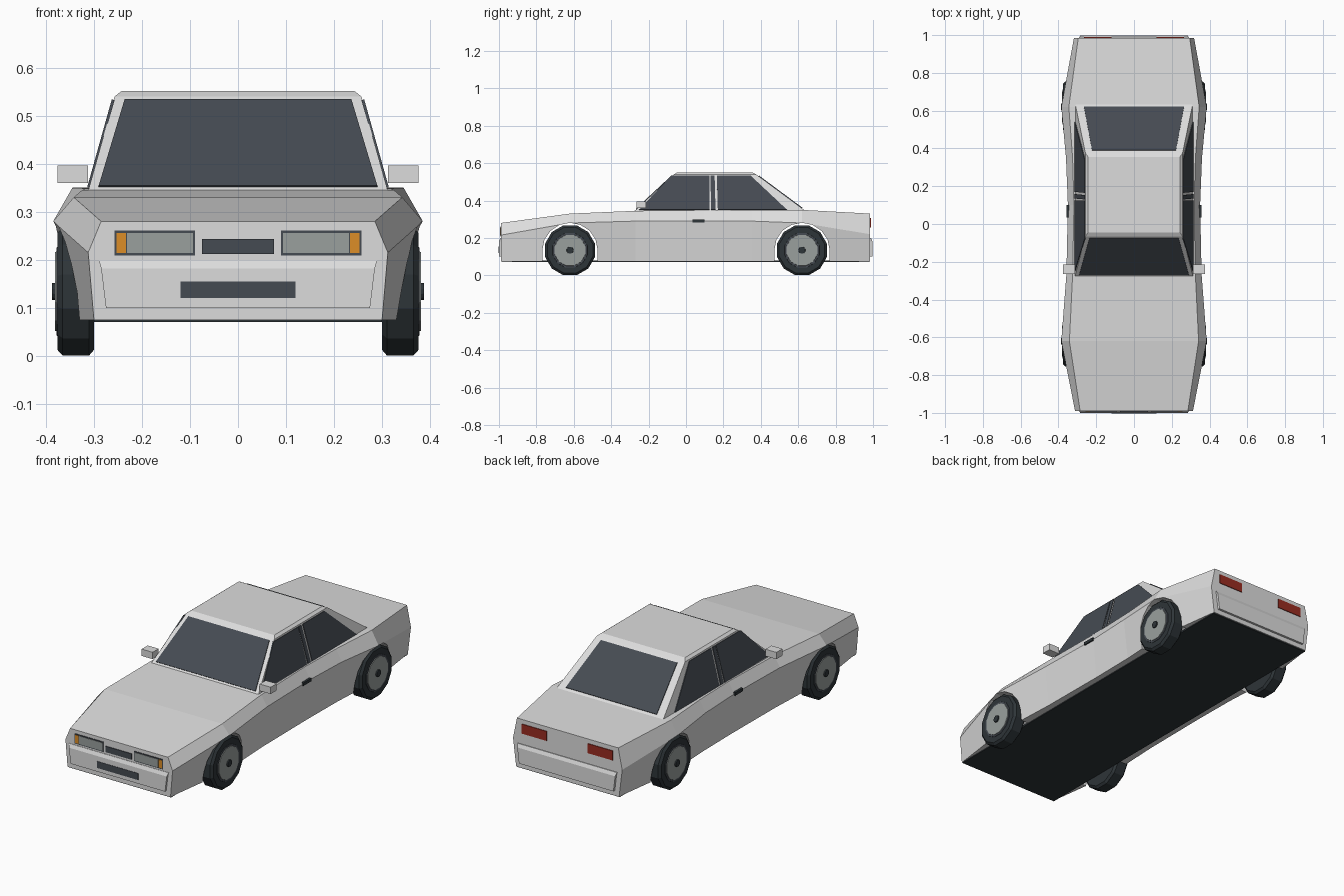
import bpy
import bmesh
import math
from mathutils import Vector

if "Cube" in bpy.data.objects:
    bpy.data.objects.remove(bpy.data.objects["Cube"])


def material(name, r, g, b):
    m = bpy.data.materials.new(name)
    m.use_nodes = True
    m.diffuse_color = (r, g, b, 1)
    node = next(n for n in m.node_tree.nodes if n.type == 'BSDF_PRINCIPLED')
    node.inputs["Base Color"].default_value = (r, g, b, 1)
    return m


PAINT = material("silver white paint", 0.72, 0.72, 0.72)
GLASS = material("dark glass", 0.06, 0.07, 0.085)
RUBBER = material("black rubber", 0.027, 0.035, 0.04)
GREY = material("lamp and rim grey", 0.32, 0.35, 0.34)
ORANGE = material("indicator orange", 0.72, 0.27, 0.02)
RED = material("tail light red", 0.32, 0.025, 0.015)


def finish(name, bm, *mats):
    bmesh.ops.recalc_face_normals(bm, faces=bm.faces)
    mesh = bpy.data.meshes.new(name)
    bm.to_mesh(mesh)
    bm.free()
    for m in mats:
        mesh.materials.append(m)
    obj = bpy.data.objects.new(name, mesh)
    bpy.context.collection.objects.link(obj)
    return obj


def loft(name, rings, mat):
    """Join equal rings of points into a closed solid."""
    bm = bmesh.new()
    rows = [[bm.verts.new(p) for p in ring] for ring in rings]
    n = len(rows[0])
    for a, b in zip(rows, rows[1:]):
        for i in range(n):
            j = (i + 1) % n
            bm.faces.new((a[i], a[j], b[j], b[i]))
    bm.faces.new(rows[0])
    bm.faces.new(rows[-1])
    return finish(name, bm, mat)


def box(name, x0, x1, y0, y1, z0, z1, mat):
    return loft(name, [[(x0, y0, z), (x1, y0, z), (x1, y1, z), (x0, y1, z)]
                       for z in (z0, z1)], mat)


def plate(name, pts, outward, mat, thick=0.004):
    """Thin sheet standing on a flat surface."""
    pts = [Vector(p) for p in pts]
    n = (pts[1] - pts[0]).cross(pts[2] - pts[0]).normalized()
    if n.dot(Vector(outward)) < 0:
        n.negate()
    return loft(name, [[p - n * 0.002 for p in pts], [p + n * thick for p in pts]], mat)


def end_plate(name, x0, x1, y, z0, z1, mat, thick=0.004):
    return plate(name, [(x0, y, z0), (x1, y, z0), (x1, y, z1), (x0, y, z1)],
                 (0, y, 0), mat, thick)


# Body: half widths of sill, belt and shoulder, then belt and shoulder heights
SILL = 0.075
stations = [
    (-0.99, 0.300, 0.312, 0.285, 0.215, 0.28),
    (-0.62, 0.350, 0.385, 0.342, 0.28, 0.33),
    (-0.27, 0.335, 0.358, 0.325, 0.29, 0.345),
    (0.10, 0.332, 0.350, 0.318, 0.29, 0.348),
    (0.35, 0.335, 0.360, 0.325, 0.29, 0.349),
    (0.62, 0.350, 0.385, 0.345, 0.28, 0.35),
    (0.985, 0.300, 0.318, 0.295, 0.22, 0.33),
]
rings = []
for y, sill, belt, top, zb, zt in stations:
    half = [(sill, SILL), (belt, zb), (top, zt)]
    rings.append([(x, y, z) for x, z in half] + [(-x, y, z) for x, z in reversed(half)])
body = loft("body", rings, PAINT)

# Wheel arches cut through the body
AXLE = 0.62
for yc in (-AXLE, AXLE):
    arch = [(0.148 * math.cos(a), 0.135 + 0.146 * math.sin(a))
            for a in (math.pi * i / 8 for i in range(9))]
    arch = [(0.148, 0.0)] + arch + [(-0.148, 0.0)]
    cutter = loft("arch_cutter", [[(x, yc + u, z) for u, z in arch] for x in (-0.6, 0.6)], PAINT)
    cutter.hide_render = True
    mod = body.modifiers.new("arch", 'BOOLEAN')
    mod.operation = 'DIFFERENCE'
    mod.solver = 'EXACT'
    mod.object = cutter
    bpy.context.view_layer.objects.active = body
    bpy.ops.object.modifier_apply(modifier=mod.name)
    bpy.data.objects.remove(cutter)

# Floor pan
box("floor_pan", -0.3, 0.3, -0.985, 0.98, 0.07, 0.08, RUBBER)

# Cabin and roof
Z0, Z1 = 0.34, 0.54
BASE, ROOF = 0.313, 0.257
FRONT, REAR = (-0.28, -0.065), (0.645, 0.375)


def cabin_ring(x, y0, y1, z):
    return [(-x, y0, z), (x, y0, z), (x, y1, z), (-x, y1, z)]


loft("cabin", [cabin_ring(BASE, FRONT[0], REAR[0], Z0),
               cabin_ring(ROOF, FRONT[1], REAR[1], Z1),
               cabin_ring(0.243, -0.045, 0.355, 0.551)], PAINT)


def on_slope(ends, z):
    return ends[0] + (ends[1] - ends[0]) * (z - Z0) / (Z1 - Z0)


# Windscreen and rear window
for name, ends, low, high in (("windscreen", FRONT, (0.29, 0.352), (0.236, 0.532)),
                              ("rear_window", REAR, (0.265, 0.358), (0.222, 0.53))):
    pts = [(s * x, on_slope(ends, z), z)
           for s, (x, z) in ((-1, low), (1, low), (1, high), (-1, high))]
    plate(name, pts, (0, ends[0] - 0.15, 0.2), GLASS)

# Side windows and pillar strip, as (y, z) outlines
side_glass = {
    "front_side_window": [(-0.25, 0.35), (0.125, 0.35), (0.125, 0.533), (-0.08, 0.533)],
    "pillar_strip": [(0.135, 0.35), (0.158, 0.35), (0.153, 0.533), (0.13, 0.533)],
    "rear_side_window": [(0.17, 0.35), (0.54, 0.35), (0.345, 0.533), (0.165, 0.533)],
}
for side, s in (("left", 1), ("right", -1)):
    for name, outline in side_glass.items():
        plate(f"{side}_{name}", [(s * on_slope((BASE, ROOF), z), y, z) for y, z in outline],
              (s, 0, 0), GLASS)

    # Mirrors and door handles
    box(f"{side}_mirror", s * 0.312, s * 0.376, -0.265, -0.215, 0.36, 0.396, PAINT)
    box(f"{side}_door_handle", s * 0.335, s * 0.357, 0.035, 0.1, 0.283, 0.299, RUBBER)

    # Head lamps, indicators and tail lights
    end_plate(f"{side}_lamp_frame", s * 0.09, s * 0.257, -0.99, 0.209, 0.261, GLASS, 0.003)
    end_plate(f"{side}_head_lamp", s * 0.094, s * 0.231, -0.99, 0.214, 0.256, GREY, 0.005)
    end_plate(f"{side}_indicator", s * 0.233, s * 0.253, -0.99, 0.214, 0.256, ORANGE, 0.005)
    end_plate(f"{side}_tail_light", s * 0.12, s * 0.265, 0.985, 0.257, 0.307, RED)

# Bumpers with sloped top edges
for name, y, out in (("front_bumper", -0.98, -1.0), ("rear_bumper", 0.975, 0.997)):
    lip = out * 0.992
    loft(name, [[(-x, y, z), (x, y, z), (x, f, z), (-x, f, z)]
                for x, f, z in ((0.275, out, 0.1), (0.285, out, 0.182), (0.29, lip, 0.2))], PAINT)

# Grille and lower intake
end_plate("grille", -0.075, 0.075, -0.99, 0.212, 0.243, GLASS)
end_plate("lower_intake", -0.12, 0.12, -0.999, 0.12, 0.155, GLASS, 0.003)

# Wheels: twelve-sided stacks of (x, radius) rings
parts = [
    ("tyre", RUBBER, [(0.3, 0.126), (0.31, 0.138), (0.365, 0.138), (0.376, 0.126)]),
    ("rim_edge", GLASS, [(0.37, 0.098), (0.378, 0.095)]),
    ("rim", GREY, [(0.37, 0.088), (0.381, 0.085)]),
    ("hub", RUBBER, [(0.37, 0.02), (0.387, 0.018)]),
]
for side, s in (("left", 1), ("right", -1)):
    for end, yc in (("front", -AXLE), ("rear", AXLE)):
        for name, mat, profile in parts:
            angles = [math.tau * (i + 0.5) / 12 for i in range(12)]
            loft(f"{end}_{side}_{name}",
                 [[(s * x, yc + r * math.cos(a), 0.134 + r * math.sin(a)) for a in angles]
                  for x, r in profile], mat)
